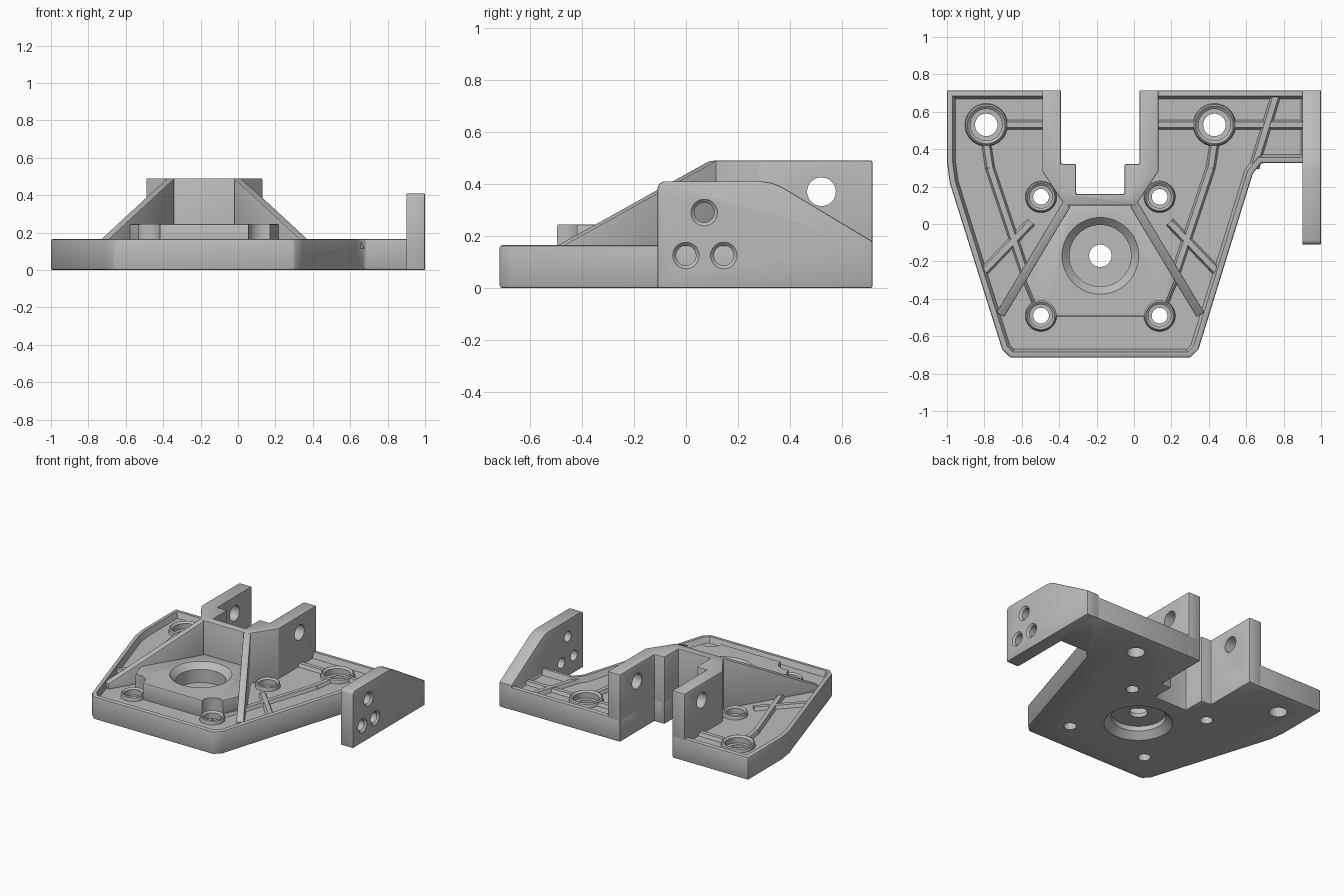
import bpy, bmesh, math
from mathutils import Vector

if "Cube" in bpy.data.objects:
    bpy.data.objects.remove(bpy.data.objects["Cube"])

grey = bpy.data.materials.new("cast_grey")
grey.use_nodes = True
grey.diffuse_color = (0.5, 0.5, 0.5, 1)
grey.node_tree.nodes["Principled BSDF"].inputs["Base Color"].default_value = (0.5, 0.5, 0.5, 1)

CX = -0.18       # symmetry line of the main body
FLOOR = 0.125    # pocket floor
RIM = 0.165      # plate top
TOP = 0.49       # top of the uprights
BACK = 0.715


def mx(p):
    return (2 * CX - p[0], p[1])


def mirrored(half):
    """Close a half outline by adding its mirror image."""
    return half + [mx(p) for p in reversed(half)]


def offset(pts, d):
    """Move each side of a counter-clockwise outline inwards by d."""
    out = []
    for i, p in enumerate(pts):
        a, p, b = Vector(pts[i - 1]), Vector(p), Vector(pts[(i + 1) % len(pts)])
        u, v = (p - a).normalized(), (b - p).normalized()
        n, m = Vector((-u.y, u.x)), Vector((-v.y, v.x))
        out.append(tuple(p + (n + m) * d / (1 + n.dot(m))))
    return out


def loft(name, rings, bevel=0):
    """Skin a stack of equal-length 3D rings and cap both ends."""
    bm = bmesh.new()
    loops = [[bm.verts.new(p) for p in ring] for ring in rings]
    n = len(loops[0])
    for a, b in zip(loops, loops[1:]):
        for i in range(n):
            j = (i + 1) % n
            bm.faces.new((a[i], a[j], b[j], b[i]))
    bm.faces.new(loops[0])
    bm.faces.new(loops[-1])
    bmesh.ops.recalc_face_normals(bm, faces=bm.faces)
    if bevel:
        sharp = [e for e in bm.edges if e.calc_face_angle(0) > 0.6]
        bmesh.ops.bevel(bm, geom=sharp, offset=bevel, segments=2, profile=0.5, affect='EDGES')
    mesh = bpy.data.meshes.new(name)
    bm.to_mesh(mesh)
    bm.free()
    mesh.materials.append(grey)
    ob = bpy.data.objects.new(name, mesh)
    bpy.context.collection.objects.link(ob)
    return ob


def prism(name, pts, z0, z1, bevel=0):
    return loft(name, [[(x, y, z) for x, y in pts] for z in (z0, z1)], bevel)


def lathe(name, profile, center, axis="z", n=48):
    """Round solid from (radius, height) pairs along z or x."""
    rings = []
    for r, h in profile:
        ring = []
        for k in range(n):
            c, s = r * math.cos(math.tau * k / n), r * math.sin(math.tau * k / n)
            if axis == "z":
                ring.append((center[0] + c, center[1] + s, h))
            else:
                ring.append((h, center[0] + c, center[1] + s))
        rings.append(ring)
    return loft(name, rings)


def bar(name, p, q, w, z0, z1):
    """Low rib with sloping sides between two floor points."""
    p, q = Vector(p), Vector(q)
    d = (q - p).normalized()
    s = Vector((-d.y, d.x))
    rings = []
    for z, k in ((z0, w), (z1, w * 0.5)):
        rings.append([(*c, z) for c in (p - s * k, q - s * k, q + s * k, p + s * k)])
    return loft(name, rings)


def cut(ob, cutters):
    bpy.context.view_layer.objects.active = ob
    for c in cutters:
        mod = ob.modifiers.new("cut", 'BOOLEAN')
        mod.operation, mod.solver, mod.object = 'DIFFERENCE', 'EXACT', c
        bpy.ops.object.modifier_apply(modifier=mod.name)


# Plate with a sunken pocket and a narrow rim
outline = [(-1, BACK), (-1, 0.33), (-0.985, 0.22), (-0.705, -0.67), (-0.66, -BACK),
           (0.3, -BACK), (0.345, -0.67), (0.635, 0.27), (0.68, 0.325), (0.94, 0.325),
           (0.94, BACK), (0.03, BACK), (0.03, 0.32), (-0.05, 0.32), (-0.05, 0.16),
           (-0.31, 0.16), (-0.31, 0.32), (-0.39, 0.32), (-0.39, BACK)]
base = prism("base_plate", outline, 0, RIM, 0.01)
pocket = loft("pocket_cutter", [[(x, y, z) for x, y in offset(outline, d)]
                                for d, z in ((0.046, FLOOR), (0.03, RIM), (0.03, 0.3))])
cut(base, [pocket])

# Upright lugs joined by the back wall
frame = prism("upright_lugs", mirrored([
    (0.01, 0.1), (0.05, 0.16), (0.13, 0.28), (0.13, BACK), (0.03, BACK),
    (0.03, 0.32), (-0.05, 0.32), (-0.05, 0.16)]), 0.005, TOP, 0.006)
pin_hole = lathe("pin_cutter", [(0.055, -0.7), (0.055, 0.4)], (0.52, 0.37), "x")
cut(frame, [pin_hole])

# Side tab with three screw holes
tab_profile = [(-0.11, 0), (-0.11, 0.385), (-0.102, 0.402), (-0.085, 0.41), (0.29, 0.41),
               (0.33, 0.404), (0.37, 0.387), (BACK, 0.18), (BACK, 0)]
tab = loft("side_tab", [[(x, y, z) for y, z in tab_profile] for x in (0.9, 1)], 0.006)
tab_cutters = [lathe("screw_cutter", [(0.038, 0.8), (0.038, 0.987), (0.051, 1.0), (0.051, 1.1)],
                     c, "x") for c in ((0.07, 0.29), (0, 0.125), (0.145, 0.125))]
cut(tab, tab_cutters)

# Raised centre platform
platform = prism("centre_platform", mirrored([
    (0.14, -0.495), (0.22, -0.3), (0.2, -0.22), (0.0, 0.11)]), 0.11, 0.245, 0.008)

# Hub recesses above and below with a centre bore
hub = (CX, -0.17)
hub_cutters = [
    lathe("hub_top_cutter", [(0.165, 0.11), (0.165, 0.205), (0.205, 0.245), (0.205, 0.3)], hub),
    lathe("hub_bottom_cutter", [(0.225, -0.1), (0.225, 0.0), (0.18, 0.045), (0.18, 0.08)], hub),
    lathe("hub_bore_cutter", [(0.06, -0.1), (0.06, 0.3)], hub)]
cut(base, hub_cutters)
cut(platform, hub_cutters)

# Ringed bosses with counterbored holes
helpers = [pocket, pin_hole] + tab_cutters + hub_cutters
spots = [("rear_boss", (0.43, 0.53), 0.11, 0.085, 0.06),
         ("inner_boss", (0.137, 0.145), 0.08, 0.06, 0.042),
         ("front_boss", (0.137, -0.49), 0.08, 0.06, 0.042)]
for name, spot, outer, bore, hole in spots:
    for side, c in (("left", spot), ("right", mx(spot))):
        through = lathe("hole_cutter", [(hole, -0.1), (hole, 0.104), (bore, 0.105),
                                        (bore, 0.145), (bore + 0.015, 0.157), (bore + 0.015, 0.24)], c)
        boss = lathe(name + "_" + side, [(outer + 0.01, 0.09), (outer, 0.15), (outer - 0.008, 0.157)], c)
        cut(base, [through])
        cut(boss, [through])
        helpers.append(through)
        if name != "rear_boss":
            notch = lathe("notch_cutter", [(outer, 0.05), (outer, 0.5)], c)
            cut(platform, [notch])
            helpers.append(notch)

# Tall sloping ribs from the back wall to the plate edge
for side, flip in (("left", lambda p: p), ("right", mx)):
    p, q = Vector(flip((0.0, 0.105))), Vector(flip((0.355, -0.485)))
    d = (q - p).normalized()
    s = Vector((-d.y, d.x)) * 0.024
    loft("sloping_rib_" + side, [
        [(*(c + k * s), z) for c, z in ((p, 0.1), (p, TOP), (q, RIM - 0.003), (q, 0.1))]
        for k in (-1, 1)], 0.004)

    # Low stiffening ribs on the pocket floor
    paths = [((0.43, 0.43), (0.41, 0.3)), ((0.41, 0.3), (0.21, -0.3)),
             ((0.44, -0.25), (0.19, 0.01)), ((0.12, 0.53), (0.335, 0.53)),
             ((0.21, -0.3), (0.16, -0.42))]
    for i, (a, b) in enumerate(paths):
        bar("floor_rib_%s_%d" % (side, i + 1), flip(a), flip(b), 0.03, FLOOR - 0.01, 0.148)

# Extra ribs on the wide arm
bar("arm_rib", (0.525, 0.53), (0.91, 0.53), 0.03, FLOOR - 0.01, 0.148)
bar("arm_edge_rib", (0.64, 0.3), (0.76, 0.69), 0.03, FLOOR - 0.01, 0.152)

for c in helpers:
    bpy.data.objects.remove(c)

# Smooth rounded surfaces, keep hard edges
bpy.ops.object.select_all(action='DESELECT')
for ob in bpy.context.collection.objects:
    if ob.type == 'MESH' and grey.name in ob.data.materials:
        ob.select_set(True)
        bpy.context.view_layer.objects.active = ob
bpy.ops.object.shade_smooth_by_angle(angle=math.radians(30))
